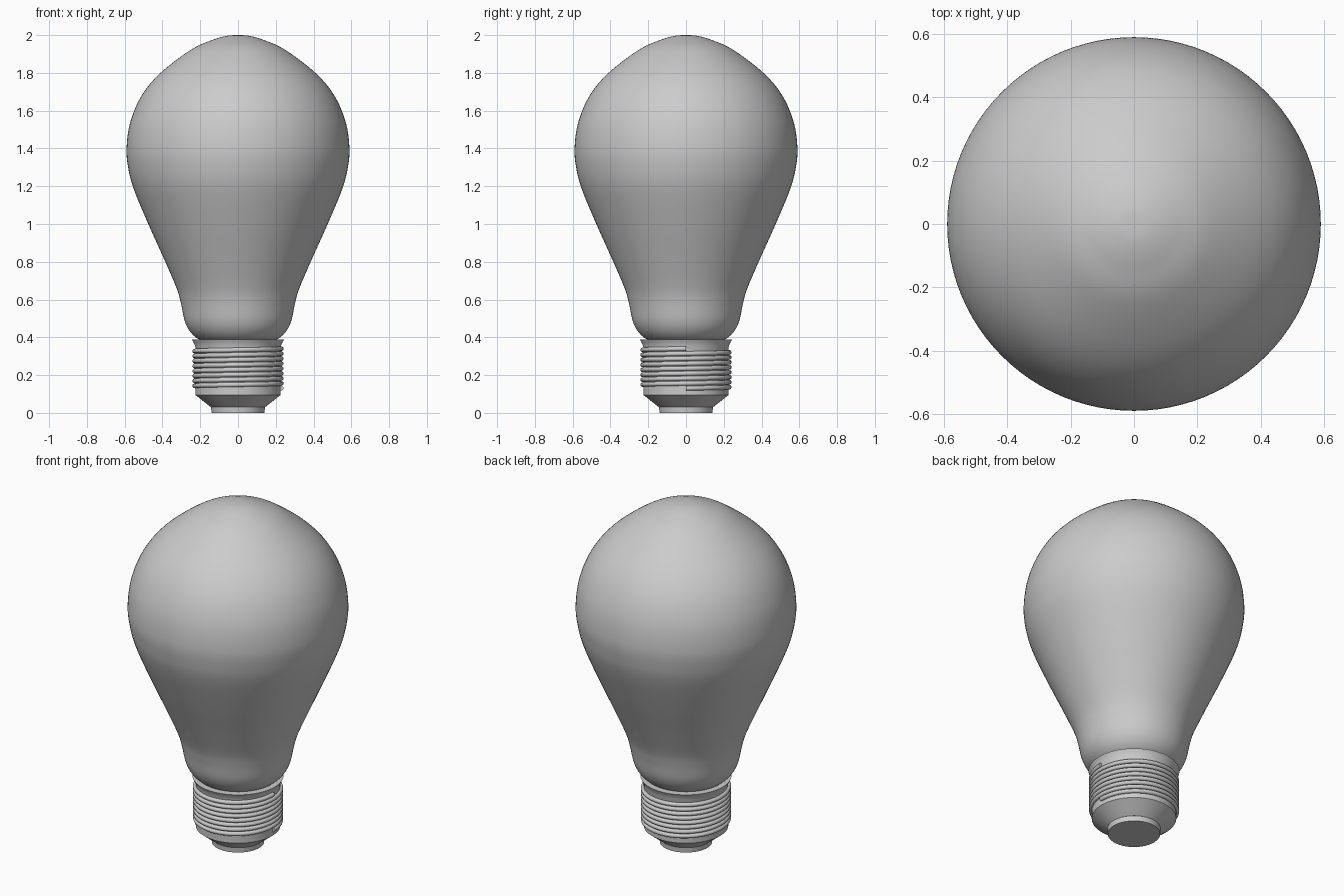
import bpy, bmesh, math

if "Cube" in bpy.data.objects:
    bpy.data.objects.remove(bpy.data.objects["Cube"])

SEG = 96

grey = bpy.data.materials.new("plain_grey")
grey.diffuse_color = (0.6, 0.6, 0.6, 1)
grey.use_nodes = True
grey.node_tree.nodes["Principled BSDF"].inputs["Base Color"].default_value = grey.diffuse_color


def smooth(points, steps=8):
    """Catmull-Rom curve through the profile points."""
    p = [points[0]] + points + [points[-1]]
    out = []
    for i in range(1, len(p) - 2):
        a, b, c, d = p[i - 1:i + 3]
        for s in range(steps):
            t = s / steps
            out.append(tuple(0.5 * (2 * b[k] + (c[k] - a[k]) * t
                       + (2 * a[k] - 5 * b[k] + 4 * c[k] - d[k]) * t * t
                       + (3 * b[k] - a[k] - 3 * c[k] + d[k]) * t ** 3) for k in (0, 1)))
    return out + [points[-1]]


def finish(name, bm, angle):
    bmesh.ops.recalc_face_normals(bm, faces=bm.faces)
    me = bpy.data.meshes.new(name)
    bm.to_mesh(me)
    bm.free()
    me.materials.append(grey)
    ob = bpy.data.objects.new(name, me)
    bpy.context.collection.objects.link(ob)
    bpy.ops.object.select_all(action='DESELECT')
    ob.select_set(True)
    bpy.context.view_layer.objects.active = ob
    bpy.ops.object.shade_smooth_by_angle(angle=math.radians(angle))
    return ob


def lathe(name, profile, angle=30):
    """Spin an (r, z) profile about z."""
    bm = bmesh.new()
    rings = []
    for r, z in profile:
        if r < 1e-5:
            rings.append([bm.verts.new((0, 0, z))] * SEG)
        else:
            rings.append([bm.verts.new((r * math.cos(2 * math.pi * i / SEG),
                                        r * math.sin(2 * math.pi * i / SEG), z))
                          for i in range(SEG)])
    for a, b in zip(rings, rings[1:]):
        for i in range(SEG):
            j = (i + 1) % SEG
            bm.faces.new(list(dict.fromkeys((a[i], a[j], b[j], b[i]))))
    return finish(name, bm, angle)


def helix(name, radius, z0, z1, turns, wire, sides=10, per_turn=72):
    """Round wire wound as a right-handed screw thread."""
    bm = bmesh.new()
    rings = []
    n = turns * per_turn
    for k in range(n + 1):
        t = 2 * math.pi * k / per_turn
        z = z0 + (z1 - z0) * k / n
        ring = []
        for s in range(sides):
            u = 2 * math.pi * s / sides
            r = radius + wire * math.cos(u)
            ring.append(bm.verts.new((r * math.cos(t), r * math.sin(t), z + wire * math.sin(u))))
        rings.append(ring)
    for a, b in zip(rings, rings[1:]):
        for s in range(sides):
            q = (s + 1) % sides
            bm.faces.new((a[s], a[q], b[q], b[s]))
    bm.faces.new(rings[0])
    bm.faces.new(rings[-1])
    return finish(name, bm, 50)


# Glass envelope: pear shape with a slightly peaked crown
lathe("glass_bulb", smooth([
    (0.0, 2.0), (0.06, 1.996), (0.14, 1.973), (0.25, 1.922), (0.41, 1.8), (0.51, 1.68),
    (0.57, 1.54), (0.59, 1.4), (0.58, 1.29), (0.55, 1.18), (0.475, 1.0), (0.385, 0.8),
    (0.325, 0.66), (0.302, 0.58), (0.283, 0.49), (0.258, 0.436), (0.222, 0.398),
    (0.19, 0.385)]), 60)

# Metal cap: flared collar, sleeve under the thread, tapered lower shoulder
lathe("screw_cap", [
    (0.0, 0.388), (0.243, 0.388), (0.238, 0.378), (0.226, 0.352), (0.226, 0.095),
    (0.143, 0.03), (0.0, 0.03)])

# Thread wound around the sleeve
helix("screw_thread", 0.229, 0.13, 0.34, 8, 0.0125)

# Base contact
lathe("base_contact", [(0.0, 0.032), (0.143, 0.032), (0.14, 0.0), (0.0, 0.0)])
